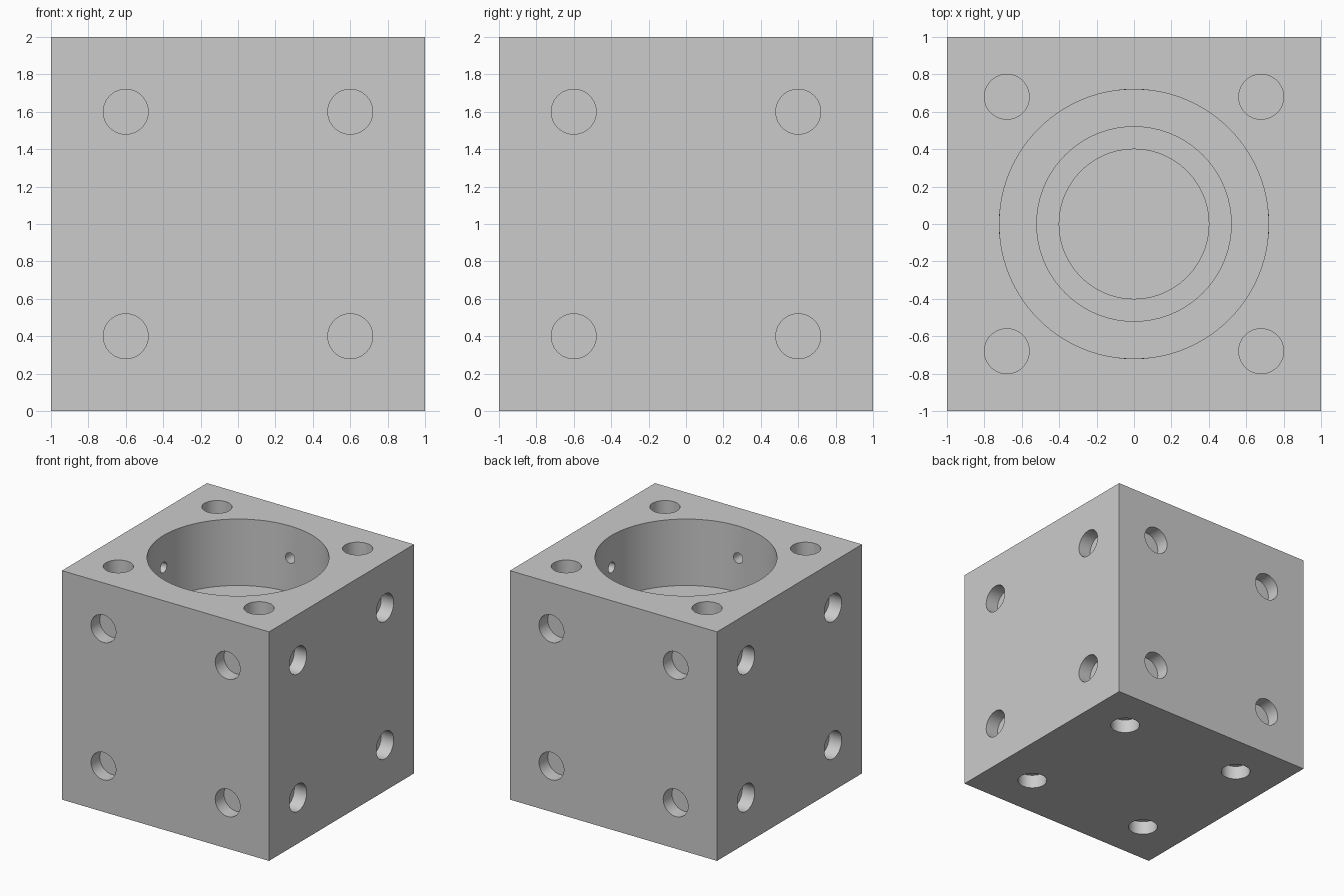
import bpy, bmesh, math
from mathutils import Vector

if "Cube" in bpy.data.objects:
    bpy.data.objects.remove(bpy.data.objects["Cube"], do_unlink=True)

grey = bpy.data.materials.new("plain grey")
grey.use_nodes = True
grey.diffuse_color = (0.6, 0.6, 0.6, 1)
grey.node_tree.nodes["Principled BSDF"].inputs["Base Color"].default_value = (0.6, 0.6, 0.6, 1)

X, Y, Z = Vector((1, 0, 0)), Vector((0, 1, 0)), Vector((0, 0, 1))
CENTRE = Z.copy()
BORE_R, LEDGE_Z = 0.72, 1.42
BORE_SIDES = 96
STEP = math.tau / BORE_SIDES
bm = bmesh.new()


def circle(centre, u, v, radius, count):
    return [centre + (u * math.cos(math.tau * i / count)
                      + v * math.sin(math.tau * i / count)) * radius
            for i in range(count)]


def face(points):
    bm.faces.new([bm.verts.new(p) for p in points])


def tube(ring_a, ring_b):
    """Band of quads between two rings of points."""
    for i in range(len(ring_a)):
        face([ring_a[i - 1], ring_a[i], ring_b[i], ring_b[i - 1]])


def blind_hole(ring, inward):
    """Straight wall and flat end behind a ring of points."""
    end = [p + inward for p in ring]
    tube(ring, end)
    face(end)


def holed_panel(loops, normal):
    """Flat panel whose first loop is the outline and the rest are holes."""
    verts, edges = [], []
    for loop in loops:
        ring = [bm.verts.new(p) for p in loop]
        edges += [bm.edges.new((ring[i - 1], ring[i])) for i in range(len(ring))]
        verts += ring
    bmesh.ops.triangle_fill(bm, use_beauty=True, edges=edges, normal=normal)
    return verts


def bore_point(angle, z):
    return Vector((BORE_R * math.cos(angle), BORE_R * math.sin(angle), z))


# Six outer faces, each with four shallow round pockets
for normal, u, v in ((X, Y, Z), (-X, Y, Z), (Y, X, Z), (-Y, X, Z), (Z, X, Y), (-Z, X, Y)):
    top = normal.z > 0.5
    spread = 0.68 if top else 0.6
    middle = CENTRE + normal
    signs = ((-1, -1), (1, -1), (1, 1), (-1, 1))
    outline = [middle + u * a + v * b for a, b in signs]
    pockets = [circle(middle + (u * a + v * b) * spread, u, v, 0.12, 48) for a, b in signs]
    openings = list(pockets)
    if top:
        openings.append(circle(middle, X, Y, BORE_R, BORE_SIDES))
    holed_panel([outline] + openings, normal)
    for pocket in pockets:
        blind_hole(pocket, normal * -0.12)

# Wide bore wall, leaving a gap at each quarter turn
for k in range(BORE_SIDES):
    if (k + 2) % 24 >= 4:
        a, b = k * STEP, (k + 1) * STEP
        face([bore_point(a, 2), bore_point(b, 2), bore_point(b, LEDGE_Z), bore_point(a, LEDGE_Z)])

# Wall patches with a small radial hole, filled flat and then wrapped round the bore
for quarter in range(4):
    turn = quarter * math.pi / 2
    arcs = [i * STEP * BORE_R for i in range(-2, 3)]
    outline = [Vector((s, 0, LEDGE_Z)) for s in arcs] + [Vector((s, 0, 2)) for s in reversed(arcs)]
    hole = circle(Z * 1.72, X, Z, 0.045, 32)
    for vert in holed_panel([outline, hole], Y):
        vert.co = bore_point(turn + vert.co.x / BORE_R, vert.co.z)
    outward = Vector((math.cos(turn), math.sin(turn), 0))
    blind_hole([bore_point(turn + p.x / BORE_R, p.z) for p in hole], outward * 0.1)

# Ledges and narrower steps down to the closed bore floor
steps = [(BORE_R, LEDGE_Z), (0.52, LEDGE_Z), (0.52, 1.1), (0.4, 1.1), (0.4, 0.5)]
rings = [circle(Z * z, X, Y, r, BORE_SIDES) for r, z in steps]
for ring_a, ring_b in zip(rings, rings[1:]):
    tube(ring_a, ring_b)
face(rings[-1])

# Weld everything into one solid block
bmesh.ops.remove_doubles(bm, verts=bm.verts[:], dist=0.0001)
bmesh.ops.recalc_face_normals(bm, faces=bm.faces[:])
mesh = bpy.data.meshes.new("socket_block")
bm.to_mesh(mesh)
bm.free()
mesh.materials.append(grey)
block = bpy.data.objects.new("socket_block", mesh)
bpy.context.collection.objects.link(block)

# Smooth round walls, sharp edges
bpy.ops.object.select_all(action='DESELECT')
block.select_set(True)
bpy.context.view_layer.objects.active = block
bpy.ops.object.shade_smooth_by_angle(angle=math.radians(30))
